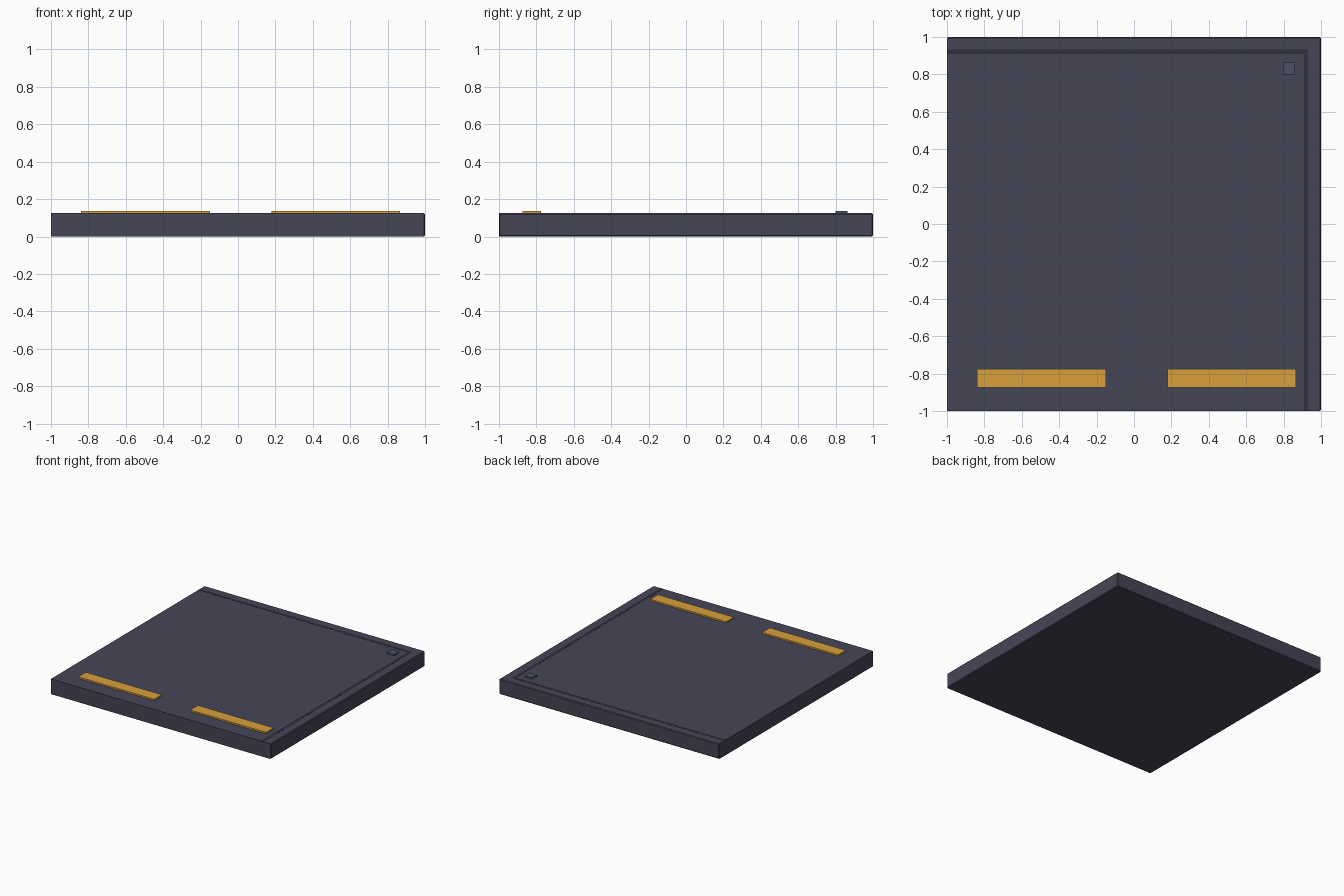
import bpy
import bmesh

if "Cube" in bpy.data.objects:
    bpy.data.objects.remove(bpy.data.objects["Cube"])


def material(name, rgb):
    mat = bpy.data.materials.new(name)
    mat.diffuse_color = (*rgb, 1)
    mat.use_nodes = True
    mat.node_tree.nodes["Principled BSDF"].inputs["Base Color"].default_value = mat.diffuse_color
    return mat


SLATE = material("slate", (0.06, 0.06, 0.095))
DARK = material("dark_slate", (0.028, 0.028, 0.05))
AMBER = material("amber", (0.68, 0.35, 0.045))
STEEL = material("steel_blue", (0.075, 0.08, 0.13))
TOP = 0.125


def box(name, x, y, z, mat, bevel=0, edge_test=None):
    """Box from (min, max) ranges, optionally bevelling chosen edges."""
    bm = bmesh.new()
    bmesh.ops.create_cube(bm, size=1)
    for v in bm.verts:
        v.co = [r[0] if c < 0 else r[1] for c, r in zip(v.co, (x, y, z))]
    if bevel:
        edges = [e for e in bm.edges if edge_test(e)]
        bmesh.ops.bevel(bm, geom=edges, offset=bevel, segments=1, affect='EDGES')
    mesh = bpy.data.meshes.new(name)
    bm.to_mesh(mesh)
    bm.free()
    mesh.materials.append(mat)
    obj = bpy.data.objects.new(name, mesh)
    bpy.context.collection.objects.link(obj)
    return obj


def on_outer_side(edge):
    return any(all(v.co[i] > 0.99 for v in edge.verts) for i in (0, 1))


# Slab, eased along its two outer sides (right and back)
box("slab", (-1, 1), (-1, 1), (0, TOP), SLATE, 0.006, on_outer_side)

# Dark seam following the two outer sides
box("side_seam", (0.908, 0.93), (-1, 0.932), (TOP - 0.01, TOP + 0.001), DARK)
box("back_seam", (-1, 0.908), (0.91, 0.932), (TOP - 0.01, TOP + 0.001), DARK)

# Amber marking bars near the front edge
for side, x in (("left", (-0.84, -0.15)), ("right", (0.178, 0.867))):
    box(f"{side}_marking_bar", x, (-0.874, -0.775), (TOP - 0.01, 0.137), AMBER)

# Small square stud in the back right corner
box("corner_stud", (0.796, 0.861), (0.798, 0.863), (TOP - 0.01, 0.136), STEEL)
